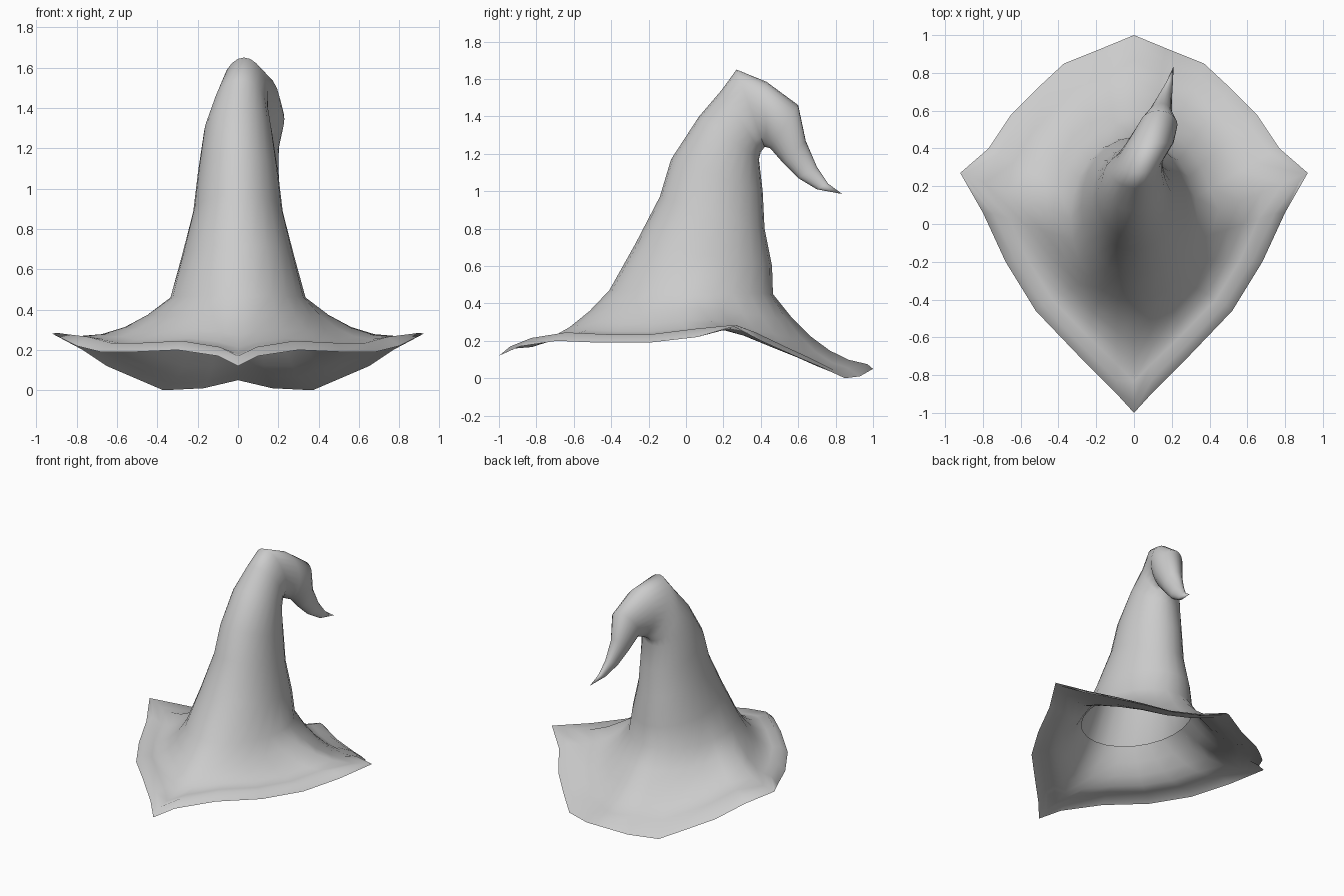
import bpy
import bmesh
from math import sin, cos, pi
from mathutils import Vector

cube = bpy.data.objects.get("Cube")
if cube:
    bpy.data.objects.remove(cube, do_unlink=True)

HALF = 12            # segments from front to back on each side
SEG = HALF * 2


def mirrored(half):
    """Close a front-to-back half loop by mirroring it across x."""
    return half + [Vector((-p.x, p.y, p.z)) for p in half[-2:0:-1]]


def tilted_ring(front, back, cx, rx):
    """Ellipse spanning a front and a back (y, z) point."""
    f, b = Vector((cx, *front)), Vector((cx, *back))
    mid, arm = (f + b) / 2, (f - b) / 2
    return [mid + arm * cos(2 * pi * i / SEG) + Vector((rx * sin(2 * pi * i / SEG), 0, 0))
            for i in range(SEG)]


# Brim edge, from the front point round the side point to the back point
rim_half = [Vector(p) for p in (
    (0, -1, .12), (.1, -.89, .17), (.3, -.69, .2), (.52, -.46, .19),
    (.68, -.2, .19), (.8, .06, .22), (.92, .27, .28), (.77, .4, .2),
    (.65, .58, .12), (.51, .72, .06), (.37, .85, 0), (.17, .93, .01), (0, 1, .05))]
rim = mirrored(rim_half)

# Fold just inside the edge; it fades out at the side points
fold_half = []
for i, p in enumerate(rim_half):
    inset, lift = {0: (.94, .05), 6: (.98, .005), 12: (.97, .025)}.get(i, (.93, .045))
    fold_half.append(Vector((p.x * inset, p.y * inset, p.z + lift)))
fold = mirrored(fold_half)

# Crown and drooping tip: front point, back point, centre x, half width
crown = [tilted_ring(*r) for r in (
    ((-.41, .47), (.465, .45), 0, .335),
    ((-.27, .72), (.46, .6), 0, .28),
    ((-.14, .97), (.42, .8), 0, .222),
    ((-.08, 1.17), (.41, 1.0), 0, .198),
    ((.07, 1.4), (.39, 1.17), 0, .168),
    ((.19, 1.54), (.4, 1.21), .01, .14),
    ((.27, 1.65), (.42, 1.235), .03, .12),
    ((.43, 1.585), (.43, 1.235), .085, .125),
    ((.6, 1.46), (.45, 1.23), .13, .1),
    ((.64, 1.27), (.52, 1.15), .14, .063),
    ((.7, 1.13), (.6, 1.07), .16, .04),
    ((.76, 1.04), (.7, 1.01), .185, .02))]

# Concave sweep of the brim up into the crown
sweep = []
for t in (.2, .4, .6, .8):
    sweep.append([a.lerp(b, t) - Vector((0, 0, .32 * t * (1 - t)))
                  for a, b in zip(fold, crown[0])])

# Thin underside lining, open at the head hole
lining = [[Vector((p.x * .985, p.y * .985, p.z - .012)) for p in ring]
          for ring in [crown[0]] + sweep[::-1] + [fold]]

bm = bmesh.new()
loops = [[bm.verts.new(p) for p in ring] for ring in lining + [rim, fold] + sweep + crown]
for low, high in zip(loops, loops[1:]):
    for i in range(SEG):
        j = (i + 1) % SEG
        bm.faces.new((low[i], low[j], high[j], high[i]))
tip = bm.verts.new((.21, .835, .985))
for i in range(SEG):
    bm.faces.new((loops[-1][i], loops[-1][(i + 1) % SEG], tip))

mesh = bpy.data.meshes.new("pointed_hat")
bm.to_mesh(mesh)
bm.free()
hat = bpy.data.objects.new("pointed_hat", mesh)
bpy.context.collection.objects.link(hat)

# Plain grey felt
felt = bpy.data.materials.new("grey_felt")
felt.use_nodes = True
colour = (.6, .6, .6, 1)
felt.diffuse_color = colour
felt.node_tree.nodes["Principled BSDF"].inputs["Base Color"].default_value = colour
mesh.materials.append(felt)

bpy.ops.object.select_all(action="DESELECT")
hat.select_set(True)
bpy.context.view_layer.objects.active = hat
bpy.ops.object.shade_smooth_by_angle(angle=1.3)
